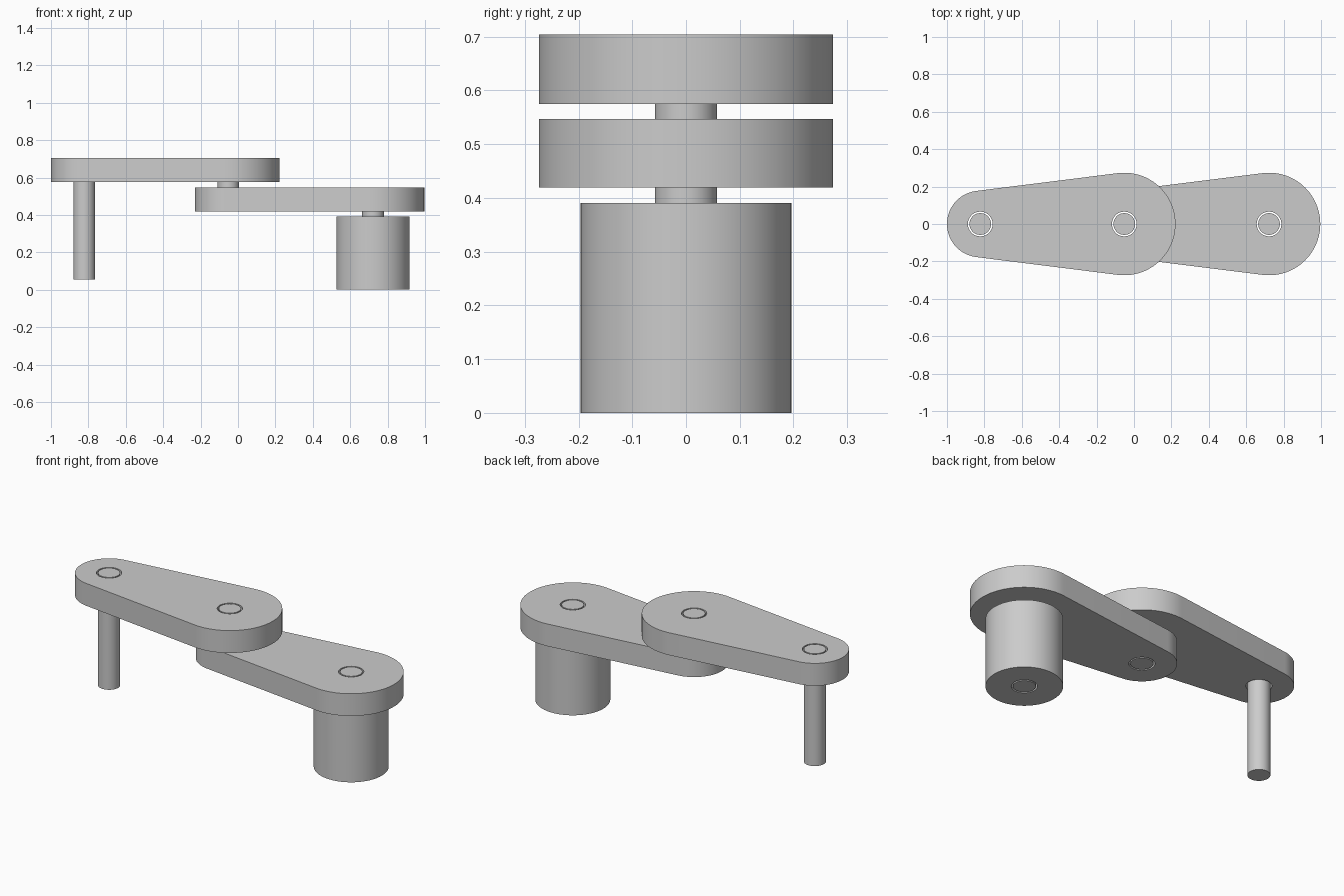
import bpy, bmesh
from math import asin, cos, sin, pi, radians
from mathutils import Vector

cube = bpy.data.objects.get("Cube")
if cube:
    bpy.data.objects.remove(cube, do_unlink=True)

grey = bpy.data.materials.new("plain grey")
grey.use_nodes = True
colour = (0.6, 0.6, 0.6, 1)
grey.diffuse_color = colour
grey.node_tree.nodes["Principled BSDF"].inputs["Base Color"].default_value = colour

# Shared joint positions and radii
BASE_X, ELBOW_X, TIP_X = 0.722, -0.052, -0.822
PIN_R, HOLE_R = 0.058, 0.066
BIG_R, SMALL_R = 0.274, 0.178
LOW_Z, LOW_TOP = 0.419, 0.547
HIGH_Z, HIGH_TOP = 0.575, 0.704


def arc(x, radius, start, end, steps):
    """Points along an arc centred on (x, 0)."""
    return [(x + radius * cos(start + (end - start) * i / steps),
             radius * sin(start + (end - start) * i / steps)) for i in range(steps + 1)]


def circle(x, radius):
    return arc(x, radius, 0, 2 * pi, 72)[:-1]


def link_outline(big_x, small_x):
    """Two round ends joined by tangent lines."""
    a = pi / 2 + asin((BIG_R - SMALL_R) / (big_x - small_x))
    return arc(big_x, BIG_R, -a, a, 56) + arc(small_x, SMALL_R, a, 2 * pi - a, 40)


def plate(name, loops, z0, z1):
    """Extrude an outline, with any further loops as through holes."""
    bm = bmesh.new()
    edges = []
    for loop in loops:
        verts = [bm.verts.new((x, y, z0)) for x, y in loop]
        edges += [bm.edges.new((v, verts[i - 1])) for i, v in enumerate(verts)]
    if len(loops) == 1:
        bm.faces.new(list(bm.verts))
    else:
        bmesh.ops.triangle_fill(bm, edges=edges, use_beauty=True, normal=(0, 0, 1))
    top = bmesh.ops.extrude_face_region(bm, geom=list(bm.faces), use_keep_orig=True)
    moved = [g for g in top["geom"] if isinstance(g, bmesh.types.BMVert)]
    bmesh.ops.translate(bm, verts=moved, vec=Vector((0, 0, z1 - z0)))
    bmesh.ops.recalc_face_normals(bm, faces=list(bm.faces))
    mesh = bpy.data.meshes.new(name)
    bm.to_mesh(mesh)
    bm.free()
    mesh.materials.append(grey)
    obj = bpy.data.objects.new(name, mesh)
    bpy.context.collection.objects.link(obj)
    bpy.ops.object.select_all(action="DESELECT")
    obj.select_set(True)
    bpy.context.view_layer.objects.active = obj
    bpy.ops.object.shade_smooth_by_angle(angle=radians(30))
    return obj


# Base drum with a bore for its pin
plate("base_drum", [circle(BASE_X, 0.196), circle(BASE_X, HOLE_R)], 0, 0.391)

# Two tapered arms
for name, big_x, small_x, z0, z1 in (("lower_arm", BASE_X, ELBOW_X, LOW_Z, LOW_TOP),
                                     ("upper_arm", ELBOW_X, TIP_X, HIGH_Z, HIGH_TOP)):
    holes = [circle(big_x, HOLE_R), circle(small_x, HOLE_R)]
    plate(name, [link_outline(big_x, small_x)] + holes, z0, z1)

# Joint pins and the long tool shaft, flush with the arms
for name, x, z0, z1 in (("base_pin", BASE_X, 0, LOW_TOP),
                        ("elbow_pin", ELBOW_X, LOW_Z, HIGH_TOP),
                        ("tool_shaft", TIP_X, 0.056, HIGH_TOP)):
    plate(name, [circle(x, PIN_R)], z0, z1)
